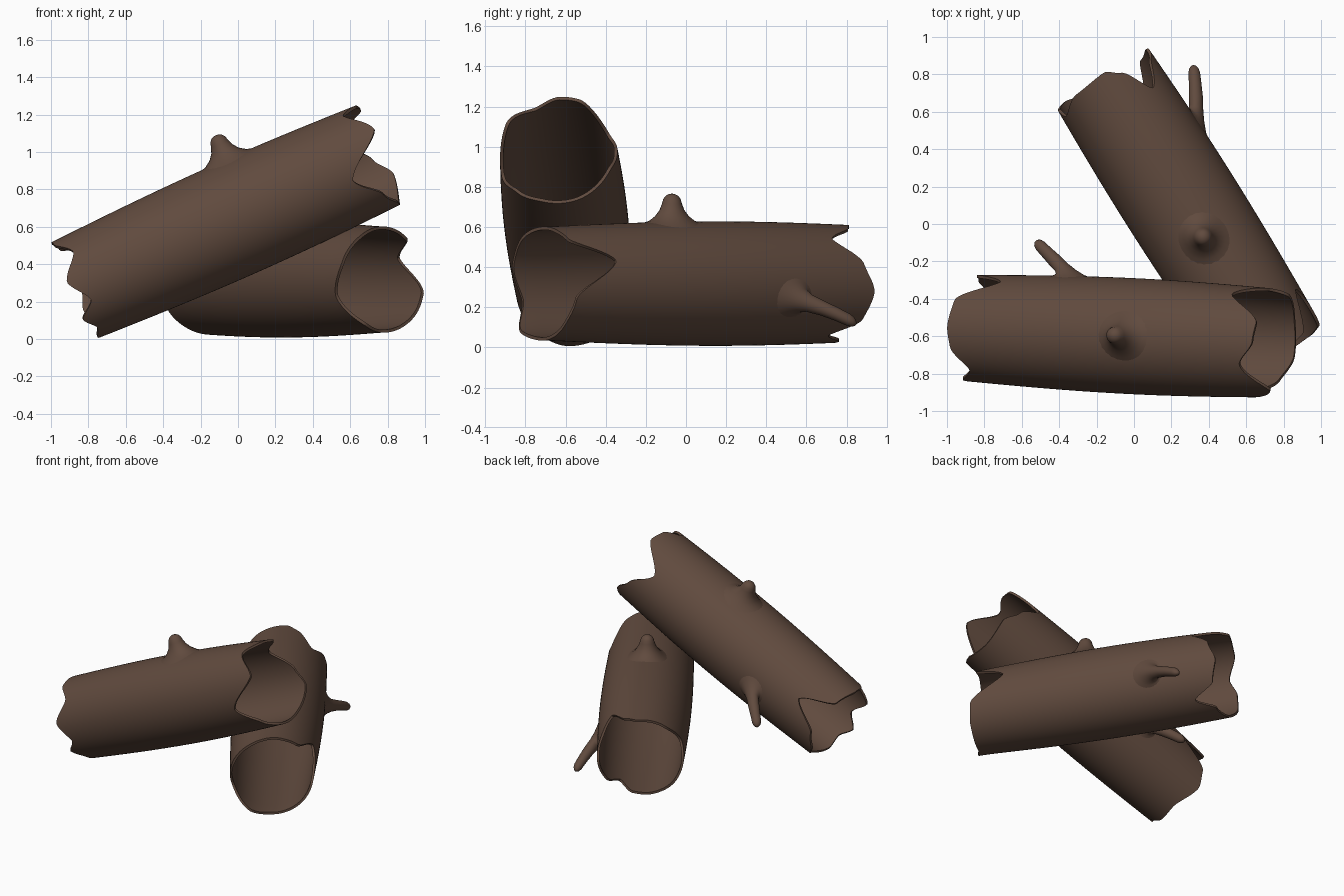
import bpy, bmesh, math
from mathutils import Vector

if "Cube" in bpy.data.objects:
    bpy.data.objects.remove(bpy.data.objects["Cube"])

bark = bpy.data.materials.new("dark_brown_bark")
bark.diffuse_color = (0.118, 0.069, 0.048, 1)
bark.use_nodes = True
bark.node_tree.nodes["Principled BSDF"].inputs["Base Color"].default_value = bark.diffuse_color

SEG, ROWS, WALL = 120, 28, 0.016


def finish(name, bm, angle):
    bmesh.ops.recalc_face_normals(bm, faces=bm.faces)
    me = bpy.data.meshes.new(name)
    bm.to_mesh(me)
    bm.free()
    ob = bpy.data.objects.new(name, me)
    bpy.context.collection.objects.link(ob)
    me.materials.append(bark)
    bpy.ops.object.select_all(action='DESELECT')
    ob.select_set(True)
    bpy.context.view_layer.objects.active = ob
    bpy.ops.object.shade_smooth_by_angle(angle=math.radians(angle))


def ragged(points, deg):
    """Eased periodic interpolation of (angle, position) pairs."""
    pts = points + [(points[0][0] + 360, points[0][1])]
    if deg < pts[0][0]:
        deg += 360
    for (a, p), (b, q) in zip(pts, pts[1:]):
        if a <= deg <= b:
            k = (deg - a) / (b - a)
            k = 0.65 * k * k * (3 - 2 * k) + 0.35 * k
            return p + (q - p) * k
    return pts[0][1]


def girth(s):
    return 0.284 + 0.026 * max(0, math.cos(s * 1.6))


class Frame:
    """Cylindrical coordinates round a log's axis: along, angle, radius."""
    def __init__(self, centre, axis, up):
        self.c = Vector(centre)
        self.d = Vector(axis).normalized()
        up = Vector(up)
        self.u = (up - self.d * up.dot(self.d)).normalized()
        self.n = self.u.cross(self.d) * -1

    def at(self, s, ang, r):
        return self.c + self.d * s + (self.u * math.cos(ang) + self.n * math.sin(ang)) * r


def hollow_log(name, fr, back, front):
    bm = bmesh.new()
    cols = []
    for i in range(SEG):
        deg = 360 * i / SEG
        a, b = ragged(back, deg), ragged(front, deg)
        path = [(a + (b - a) * j / ROWS, 0) for j in range(ROWS + 1)]
        path += [(s, WALL) for s, _ in reversed(path)]
        cols.append([bm.verts.new(fr.at(s, math.radians(deg), girth(s) - w)) for s, w in path])
    n = len(cols[0])
    for i in range(SEG):
        p, q = cols[i], cols[(i + 1) % SEG]
        for j in range(n):
            k = (j + 1) % n
            bm.faces.new((p[j], p[k], q[k], q[j]))
    finish(name, bm, 50)


def stub(name, fr, s0, deg, profile, lean=0, twist=0, sides=24):
    """Flared twig rising from the bark; profile is (radius, height)."""
    bm = bmesh.new()
    top = profile[-1][1]
    L = math.hypot(lean, 1)
    rings = []
    for rad, h in profile:
        k = max(0, h / top)
        t = min(1, 2.5 * k)
        es, eh = 1 + (1 / L - 1) * t, -lean / L * t
        base = girth(s0)
        ring = []
        for i in range(sides):
            a = math.tau * i / sides
            x, y = rad * math.cos(a), rad * math.sin(a)
            r = base + h + x * eh
            ring.append(bm.verts.new(fr.at(s0 + lean * h + x * es,
                        math.radians(deg + twist * k) + y / r, r)))
        rings.append(ring)
    for p, q in zip(rings, rings[1:]):
        for i in range(sides):
            j = (i + 1) % sides
            bm.faces.new((p[i], p[j], q[j], q[i]))
    bm.faces.new(rings[-1])
    finish(name, bm, 80)


KNOB = [(0.16, -0.006), (0.12, 0.006), (0.085, 0.03), (0.062, 0.06), (0.05, 0.09),
        (0.043, 0.115), (0.03, 0.131), (0.015, 0.138), (0.004, 0.14)]
TWIG = [(0.12, -0.006), (0.085, 0.006), (0.06, 0.022), (0.045, 0.045), (0.038, 0.08),
        (0.034, 0.12), (0.031, 0.16), (0.025, 0.173), (0.014, 0.181), (0.004, 0.184)]

# Leaning log: angle 0 is its top, 90 its front side
tilt = math.radians(24)
A = Frame((0, -0.60, 0.65), (math.cos(tilt), -0.045, math.sin(tilt)), (0, 0, 1))
if A.n.y > 0:
    A.n = -A.n
hollow_log("leaning_log", A,
           [(0, -.968), (22, -.955), (50, -.87), (80, -.965), (108, -.885), (126, -.97),
            (145, -.92), (170, -.945), (205, -.92), (245, -.97), (272, -.93), (300, -.73), (328, -.95)],
           [(0, .82), (25, .74), (63, .87), (105, .655), (135, .77), (165, .82),
            (200, .82), (245, .845), (270, .77), (302, .63), (338, .83)])
stub("leaning_log_knob", A, 0.07, 0, KNOB)
stub("leaning_log_twig", A, -0.40, 265, TWIG, lean=-1.3, twist=-5)

# Lying log: angle 0 is its top, 90 its right side
B = Frame((0.232, 0.147, 0.318), (0.535, -0.845, 0), (0, 0, 1))
if B.n.x < 0:
    B.n = -B.n
hollow_log("lying_log", B,
           [(5, -.77), (20, -.72), (42, -.56), (70, -.70), (98, -.755), (128, -.72), (150, -.57),
            (168, -.69), (200, -.72), (235, -.75), (270, -.73), (292, -.68), (325, -.75)],
           [(15, 1.0), (38, .98), (67, .755), (105, .99), (135, 1.01), (180, 1.02),
            (210, 1.06), (252, .97), (290, 1.03), (325, 1.04)])
stub("lying_log_knob", B, 0.257, 0, KNOB)
stub("lying_log_twig", B, -0.28, 104, TWIG, lean=-1.45, twist=10)
